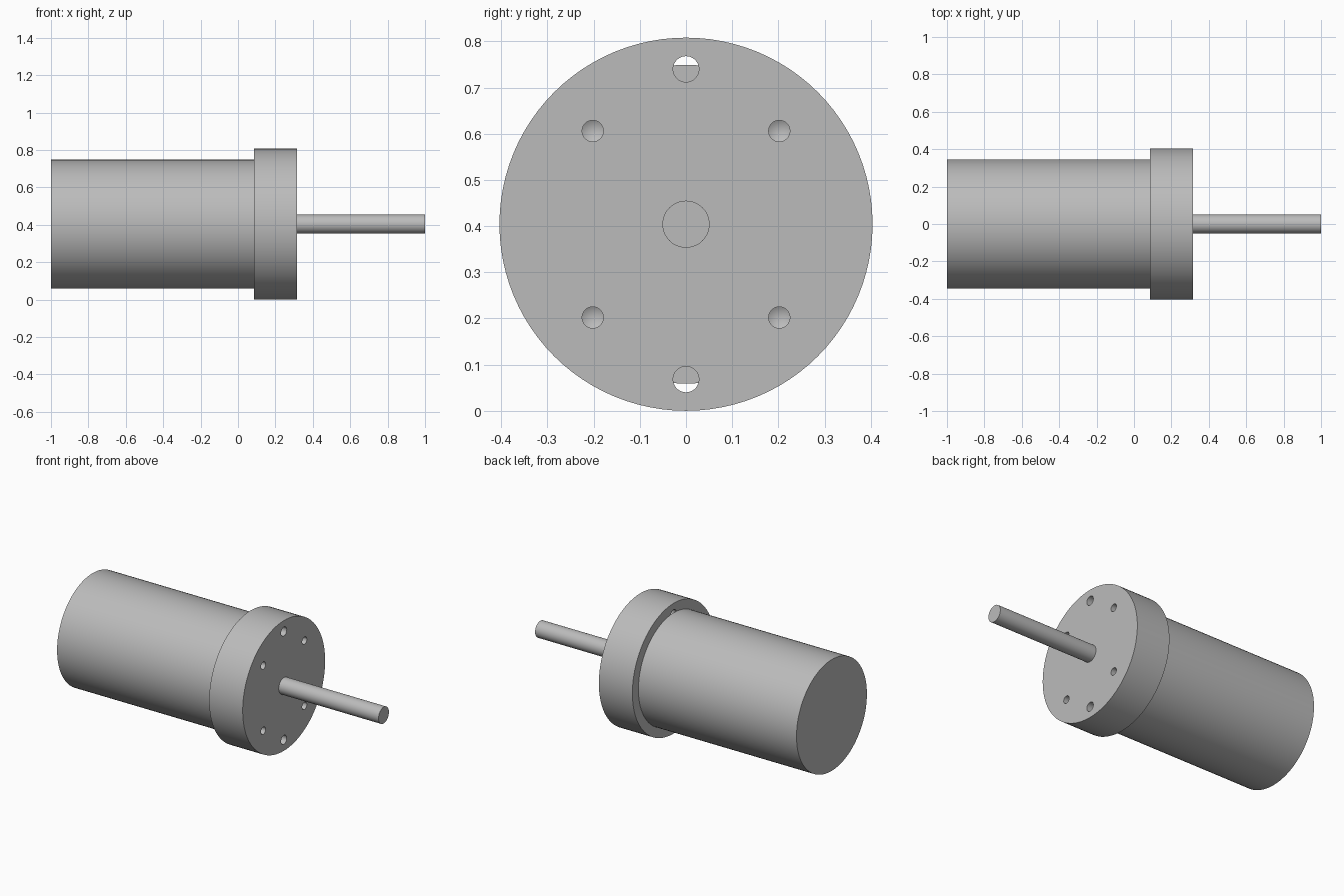
import bpy
import bmesh
from math import cos, sin, tau, radians

if "Cube" in bpy.data.objects:
    bpy.data.objects.remove(bpy.data.objects["Cube"], do_unlink=True)

AXIS_Z = 0.404          # height of the shaft axis
FLANGE_BACK, FLANGE_FACE = 0.085, 0.315

metal = bpy.data.materials.new("grey metal")
metal.use_nodes = True
colour = (0.5, 0.5, 0.5, 1)
metal.diffuse_color = colour
metal.node_tree.nodes["Principled BSDF"].inputs["Base Color"].default_value = colour


def turned(name, profile, sides, y=0, z=0):
    """Solid of revolution about the x axis from (x, radius) points."""
    bm = bmesh.new()
    rings = []
    for x, r in profile:
        if r == 0:
            rings.append([bm.verts.new((x, y, AXIS_Z + z))] * sides)
        else:
            rings.append([bm.verts.new((x, y + r * cos(tau * i / sides),
                                        AXIS_Z + z + r * sin(tau * i / sides)))
                          for i in range(sides)])
    for a, b in zip(rings, rings[1:]):
        for i in range(sides):
            j = (i + 1) % sides
            bm.faces.new(dict.fromkeys((a[i], a[j], b[j], b[i])))
    for ring in (rings[0], rings[-1]):
        if ring[0] != ring[1]:
            bm.faces.new(ring)
    bmesh.ops.recalc_face_normals(bm, faces=bm.faces)
    mesh = bpy.data.meshes.new(name)
    bm.to_mesh(mesh)
    bm.free()
    mesh.materials.append(metal)
    obj = bpy.data.objects.new(name, mesh)
    bpy.context.collection.objects.link(obj)
    return obj


def activate(obj):
    bpy.ops.object.select_all(action='DESELECT')
    obj.select_set(True)
    bpy.context.view_layer.objects.active = obj


# Main parts
body = turned("motor_body", [(-1, 0.345), (FLANGE_BACK, 0.345)], 96)
flange = turned("flange", [(FLANGE_BACK, 0.404), (FLANGE_FACE, 0.404)], 96)
shaft = turned("shaft", [(FLANGE_FACE, 0.051), (1, 0.051)], 48)

# Two through holes, and four drilled holes with conical bottoms
cutters = [turned("through_hole_cutter", [(0, 0.028), (0.4, 0.028)], 32, z=s * 0.336)
           for s in (-1, 1)]
cutters += [turned("drilled_hole_cutter",
                   [(0.185, 0), (0.198, 0.023), (0.4, 0.023)], 32, sy * 0.202, sz * 0.202)
            for sy in (-1, 1) for sz in (-1, 1)]

activate(flange)
for cutter in cutters:
    cutter.hide_render = True
    cut = flange.modifiers.new("hole", 'BOOLEAN')
    cut.operation = 'DIFFERENCE'
    cut.solver = 'EXACT'
    cut.object = cutter
    bpy.ops.object.modifier_apply(modifier=cut.name)
    bpy.data.objects.remove(cutter, do_unlink=True)

# Smooth round sides, sharp rims
for part in (body, flange, shaft):
    activate(part)
    bpy.ops.object.shade_smooth_by_angle(angle=radians(25))
